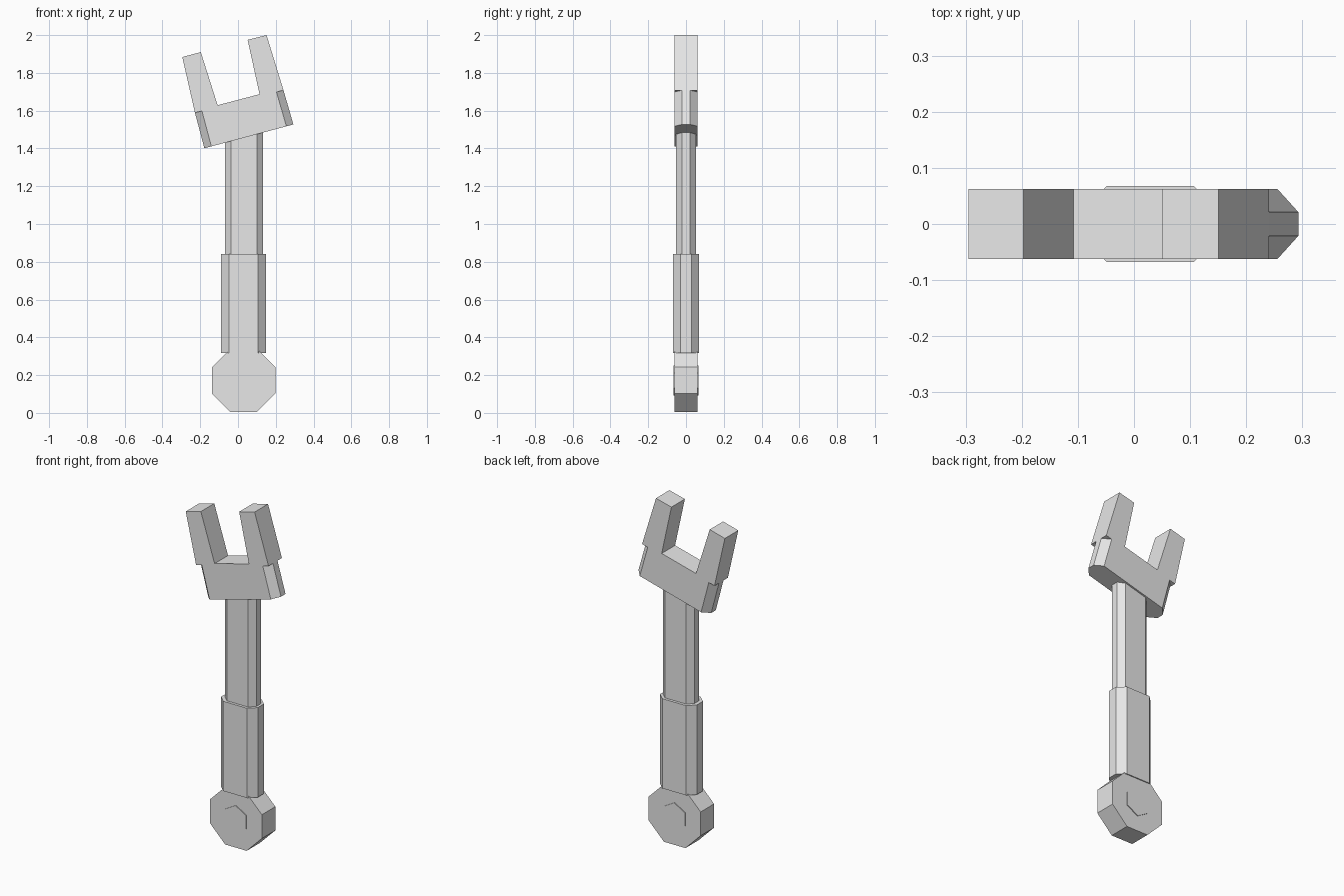
import bpy
import bmesh
from math import cos, sin, pi

cube = bpy.data.objects.get("Cube")
if cube:
    bpy.data.objects.remove(cube, do_unlink=True)

grey = bpy.data.materials.new("light_grey")
grey.use_nodes = True
grey.diffuse_color = (0.8, 0.8, 0.8, 1)
grey.node_tree.nodes["Principled BSDF"].inputs["Base Color"].default_value = (0.8, 0.8, 0.8, 1)


def loft(name, lower, upper):
    """Join two matching outlines into a closed flat-shaded solid."""
    bm = bmesh.new()
    a = [bm.verts.new(p) for p in lower]
    b = [bm.verts.new(p) for p in upper]
    bm.faces.new(a)
    bm.faces.new(b)
    for i in range(len(a)):
        j = (i + 1) % len(a)
        bm.faces.new((a[i], a[j], b[j], b[i]))
    bmesh.ops.recalc_face_normals(bm, faces=bm.faces)
    mesh = bpy.data.meshes.new(name)
    bm.to_mesh(mesh)
    bm.free()
    mesh.materials.append(grey)
    obj = bpy.data.objects.new(name, mesh)
    bpy.context.collection.objects.link(obj)
    return obj


def plate(name, outline, half):
    """Solid with an outline in x and z, extruded along y."""
    return loft(name, [(x, -half, z) for x, z in outline],
                [(x, half, z) for x, z in outline])


def section(left, right, cut, half, side):
    """Bar section with cut corners; left and right are (x, z) ends."""
    (x0, z0), (x1, z1) = left, right
    slope = (z1 - z0) / (x1 - x0)
    pts = [(x0 + cut, -half), (x1 - cut, -half), (x1, -side), (x1, side),
           (x1 - cut, half), (x0 + cut, half), (x0, side), (x0, -side)]
    return [(x, y, z0 + (x - x0) * slope) for x, y in pts]


def bar(name, x0, x1, z0, z1, cut, half, side):
    return loft(name, section((x0, z0), (x1, z0), cut, half, side),
                section((x0, z1), (x1, z1), cut, half, side))


def polygon(cx, cz, radius, sides, turn):
    return [(cx + radius * cos(turn + 2 * pi * i / sides),
             cz + radius * sin(turn + 2 * pi * i / sides)) for i in range(sides)]


# Pommel: octagonal block with a raised hexagonal boss on both faces
plate("pommel", polygon(0.03, 0.172, 0.182, 8, pi / 8), 0.062)
plate("pommel_boss", polygon(0.03, 0.172, 0.08, 6, pi / 6), 0.067)

# Handle: thick grip and slimmer shaft
bar("grip", -0.09, 0.148, 0.317, 0.842, 0.042, 0.068, 0.028)
bar("shaft", -0.069, 0.133, 0.83, 1.51, 0.033, 0.052, 0.021)

# Tilted head: block with cut corners below, open jaw above
step_left, step_right = (-0.228, 1.589), (0.241, 1.708)
loft("head_block",
     section((-0.178, 1.401), (0.293, 1.527), 0.037, 0.062, 0.021),
     section(step_left, step_right, 0.037, 0.062, 0.021))
floor_left, floor_right = (-0.108, 1.629), (0.114, 1.687)
plate("open_jaw", [step_left, step_right, (0.151, 2.0), (0.051, 1.975),
                   floor_right, floor_left, (-0.197, 1.91), (-0.295, 1.884)], 0.062)
